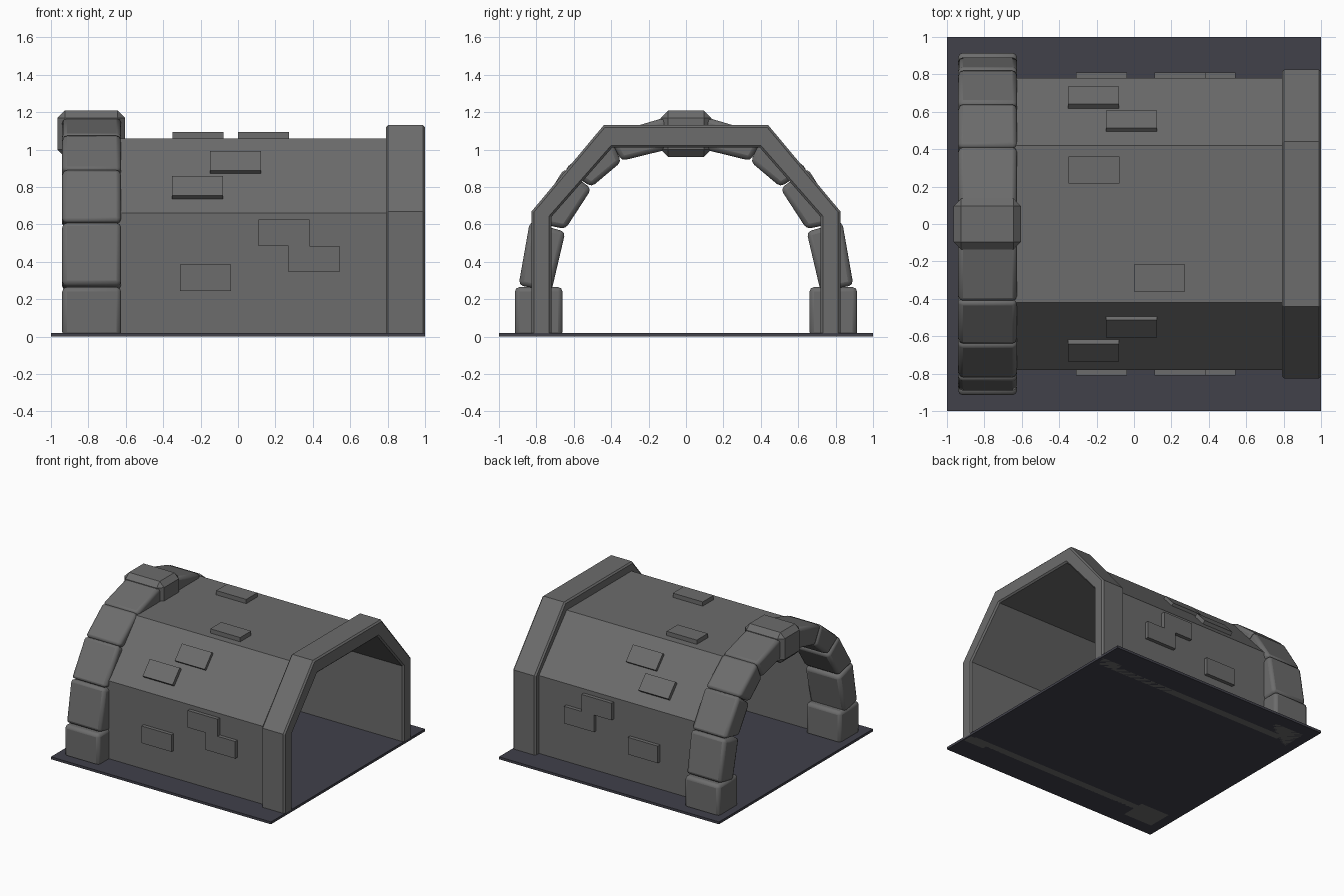
import bpy, bmesh, math
from mathutils import Vector

if "Cube" in bpy.data.objects:
    bpy.data.objects.remove(bpy.data.objects["Cube"])


def material(name, color):
    m = bpy.data.materials.new(name)
    m.diffuse_color = (*color, 1)
    m.use_nodes = True
    m.node_tree.nodes["Principled BSDF"].inputs["Base Color"].default_value = m.diffuse_color
    return m


STONE = material("stone", (0.15, 0.15, 0.15))
FLOOR = material("floor", (0.052, 0.052, 0.068))


def prism(name, pts, x0, x1, bevel=0, segments=1, mirror=False, mat=STONE):
    """Extrude a (y, z) outline along x, optionally bevelled and mirrored in y."""
    bm = bmesh.new()
    a = [bm.verts.new((x0, y, z)) for y, z in pts]
    b = [bm.verts.new((x1, y, z)) for y, z in pts]
    bm.faces.new(a)
    bm.faces.new(b[::-1])
    for i in range(len(pts)):
        j = (i + 1) % len(pts)
        bm.faces.new((a[i], b[i], b[j], a[j]))
    bmesh.ops.recalc_face_normals(bm, faces=bm.faces)
    me = bpy.data.meshes.new(name)
    bm.to_mesh(me)
    bm.free()
    me.materials.append(mat)
    ob = bpy.data.objects.new(name, me)
    bpy.context.collection.objects.link(ob)
    if bevel:
        mod = ob.modifiers.new("bevel", "BEVEL")
        mod.width, mod.segments = bevel, segments
        mod.limit_method, mod.angle_limit = "ANGLE", math.radians(60)
    if mirror:
        mod = ob.modifiers.new("mirror", "MIRROR")
        mod.use_axis = (False, True, False)
        mod.use_mirror_merge = False
    if segments > 1:
        bpy.context.view_layer.objects.active = ob
        ob.select_set(True)
        bpy.ops.object.shade_smooth_by_angle(angle=math.radians(40))
        ob.select_set(False)
    return ob


def rect(y0, y1, z0, z1):
    return [(y0, z0), (y1, z0), (y1, z1), (y0, z1)]


def vault(half):
    """Closed outline from the right half of an outer and inner line."""
    def full(p):
        return p + [(-y, z) for y, z in reversed(p)]
    return full(half) + full([(0.72, 0), (0.72, 0.64), (0.395, 1.01)])[::-1]


# Floor plate
prism("floor_plate", rect(-1, 1, 0, 0.02), -1, 1, mat=FLOOR)

# Tunnel shell and the raised rim at its right end
prism("tunnel_shell", vault([(0.78, 0), (0.78, 0.66), (0.42, 1.06)]), -0.8, 0.95)
prism("end_rim", vault([(0.825, 0), (0.825, 0.67), (0.44, 1.13)]), 0.79, 1.0, 0.012)

# Arch stones at the left end: outer bottom, outer top, inner top, inner bottom
stones = [
    [(0.915, 0), (0.915, 0.265), (0.66, 0.265), (0.66, 0)],
    [(0.895, 0.275), (0.835, 0.615), (0.645, 0.56), (0.72, 0.24)],
    [(0.83, 0.615), (0.65, 0.90), (0.505, 0.79), (0.645, 0.575)],
    [(0.65, 0.895), (0.415, 1.085), (0.345, 0.935), (0.505, 0.80)],
    [(0.42, 1.08), (0.10, 1.175), (0.10, 1.0), (0.345, 0.94)],
]
for i, pts in enumerate(stones):
    prism(f"arch_stone_{i + 1}", pts, -0.94, -0.625, 0.025, 2, mirror=True)
prism("keystone", [(-0.135, 0.96), (0.135, 0.96), (0.135, 1.21), (-0.135, 1.21)],
      -0.965, -0.605, 0.04)

# Raised bricks on the side walls
for i, (x, z) in enumerate([(-0.31, 0.245), (0.11, 0.485), (0.27, 0.345)]):
    prism(f"wall_brick_{i + 1}", rect(0.76, 0.81, z, z + 0.14), x, x + 0.272, mirror=True)

# Raised bricks on the sloped faces
along = Vector((-0.669, 0.743))
normal = Vector((0.743, 0.669))
for i, (x, c) in enumerate([(-0.353, (0.6875, 0.8075)), (-0.15, (0.56, 0.94))]):
    c = Vector(c)
    pts = [c + along * s * 0.07 - normal * d
           for s, d in ((-1, 0), (1, 0), (1, 0.05), (-1, 0.05))]
    prism(f"slope_brick_{i + 1}", pts, x, x + 0.272, mirror=True)

# Raised bricks on the flat top
prism("top_brick_1", rect(0.217, 0.36, 1.04, 1.095), -0.35, -0.077)
prism("top_brick_2", rect(-0.36, -0.217, 1.04, 1.095), 0, 0.272)
